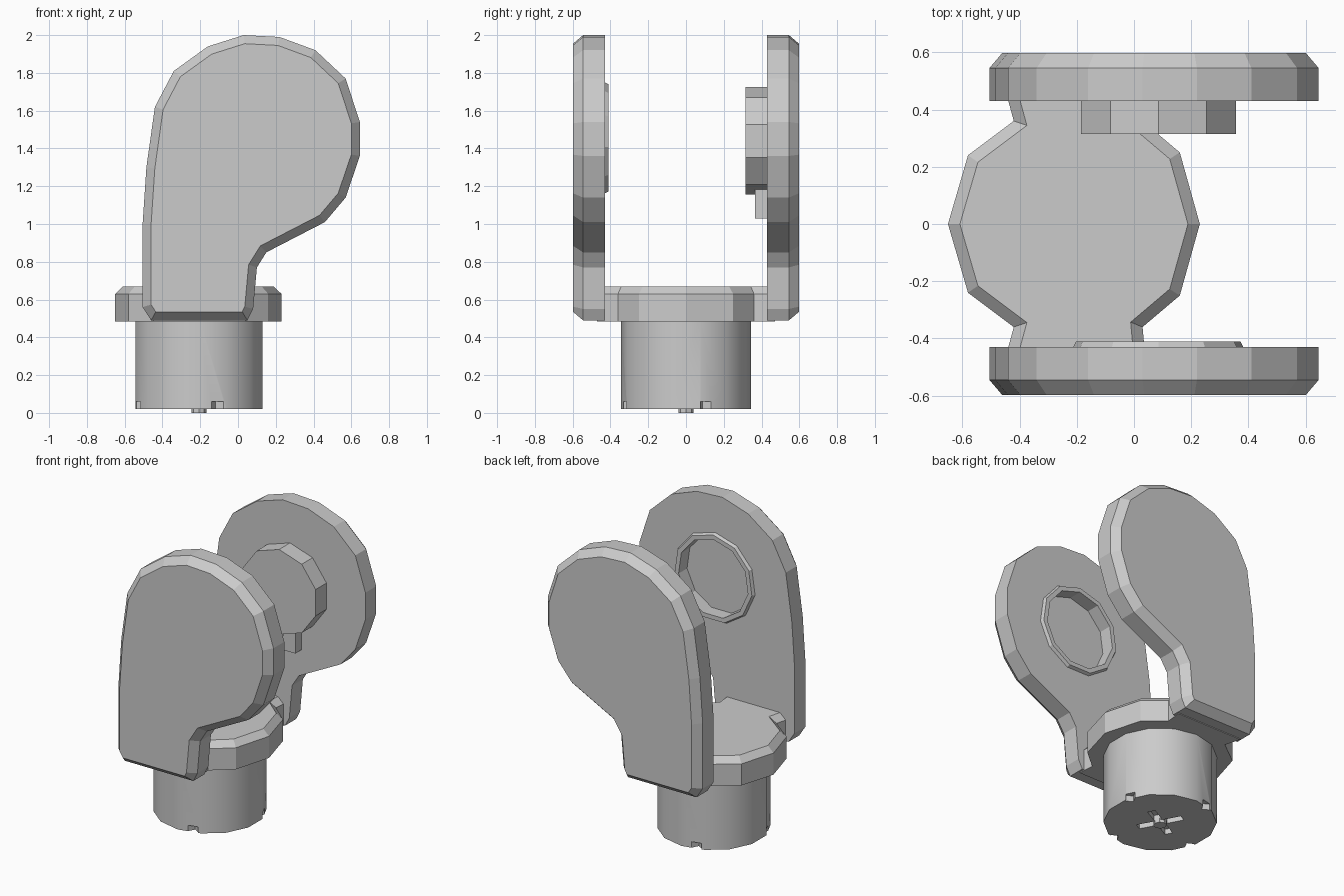
import bpy, bmesh, math
from mathutils import Vector, Matrix

cube = bpy.data.objects.get("Cube")
if cube:
    bpy.data.objects.remove(cube, do_unlink=True)

grey = bpy.data.materials.new("plain_grey")
grey.use_nodes = True
GREY = (0.6, 0.6, 0.6, 1)
grey.diffuse_color = GREY
grey.node_tree.nodes["Principled BSDF"].inputs["Base Color"].default_value = GREY


def finish(bm, name):
    bmesh.ops.recalc_face_normals(bm, faces=bm.faces)
    mesh = bpy.data.meshes.new(name)
    bm.to_mesh(mesh)
    bm.free()
    obj = bpy.data.objects.new(name, mesh)
    mesh.materials.append(grey)
    bpy.context.collection.objects.link(obj)
    return obj


def prism(name, points, direction, inset=0, raise_by=0):
    """Extrude an outline; optionally add a chamfered raised cap."""
    bm = bmesh.new()
    face = bm.faces.new([bm.verts.new(p) for p in points])
    out = bmesh.ops.extrude_face_region(bm, geom=[face])["geom"]
    direction = Vector(direction)
    bmesh.ops.translate(bm, vec=direction, verts=[g for g in out if isinstance(g, bmesh.types.BMVert)])
    cap = next(g for g in out if isinstance(g, bmesh.types.BMFace))
    bmesh.ops.recalc_face_normals(bm, faces=bm.faces)
    if inset:
        bmesh.ops.inset_region(bm, faces=[cap], thickness=inset, use_even_offset=True)
        bmesh.ops.translate(bm, vec=direction.normalized() * raise_by, verts=cap.verts)
    return finish(bm, name)


def cylinder(name, radius, depth, centre, sides, axis="Z", radius_top=None):
    bm = bmesh.new()
    turn = Matrix.Rotation(math.pi / 2, 4, "X") if axis == "Y" else Matrix()
    bmesh.ops.create_cone(bm, cap_ends=True, segments=sides, radius1=radius,
                          radius2=radius if radius_top is None else radius_top,
                          depth=depth, matrix=Matrix.Translation(centre) @ turn)
    return finish(bm, name)


def box(name, size, centre, angle=0):
    bm = bmesh.new()
    bmesh.ops.create_cube(bm, size=1, matrix=Matrix.Translation(centre)
                          @ Matrix.Rotation(angle, 4, "Z") @ Matrix.Diagonal((*size, 1)))
    return finish(bm, name)


def cut(target, cutter):
    mod = target.modifiers.new("cut", "BOOLEAN")
    mod.operation = "DIFFERENCE"
    mod.solver = "EXACT"
    mod.object = cutter
    bpy.context.view_layer.objects.active = target
    bpy.ops.object.modifier_apply(modifier=mod.name)
    bpy.data.objects.remove(cutter, do_unlink=True)


# Two side plates with raised outer panels
outline = [(-.46, .49), (.05, .49), (.08, .55), (.10, .77), (.15, .85), (.46, 1.01),
           (.57, 1.14), (.645, 1.36), (.645, 1.54), (.57, 1.77), (.41, 1.92), (.22, 1.99),
           (.03, 2), (-.16, 1.94), (-.34, 1.81), (-.44, 1.62), (-.485, 1.3), (-.505, 1), (-.505, .56)]
plates = {}
for name, side in (("front_plate", -1), ("back_plate", 1)):
    plates[name] = prism(name, [(x, side * .43, z) for x, z in outline],
                         (0, side * .115, 0), .045, .053)

# Round socket with a raised lip inside the front plate
cx, cz = .085, 1.45
socket_lip = cylinder("socket_lip", .29, .06, (cx, -.44, cz), 11, "Y", .32)
for part in (plates["front_plate"], socket_lip):
    cut(part, cylinder("socket_cutter", .26, .2, (cx, -.4, cz), 11, "Y"))

# Hub and key inside the back plate
cylinder("hub", .285, .14, (cx, .385, 1.44), 10, "Y")
box("hub_key", (.09, .08, .18), (.125, .405, 1.12))

# Collar joining the two plates
quarter = [(.23, 0), (.16, .25), (.03, .36), (.04, .47), (-.45, .47), (-.42, .36), (-.58, .24), (-.65, 0)]
collar = quarter + [(x, -y) for x, y in reversed(quarter[1:-1])]
prism("collar", [(x, y, .485) for x, y in collar], (0, 0, .145), .04, .04)

# Stem with rim notches and a cross recess underneath
sx = -.207
stem = cylinder("stem", .345, .49, (sx, 0, .265), 14)
for i in range(4):
    a = i * math.pi / 2 + .3
    cut(stem, box("notch_cutter", (.05, .05, .08),
                  (sx + .335 * math.cos(a), .335 * math.sin(a), .02), a + math.pi / 4))
for i in range(4):
    a = i * math.pi / 2 + .5
    cut(stem, box("cross_cutter", (.11, .05, .07),
                  (sx + .09 * math.cos(a), .09 * math.sin(a), .02), a))
cylinder("stem_tip", .04, .03, (sx, 0, .015), 8)

# Smooth the stem only; the rest is faceted
bpy.ops.object.select_all(action="DESELECT")
stem.select_set(True)
bpy.context.view_layer.objects.active = stem
bpy.ops.object.shade_smooth_by_angle(angle=math.radians(35))
